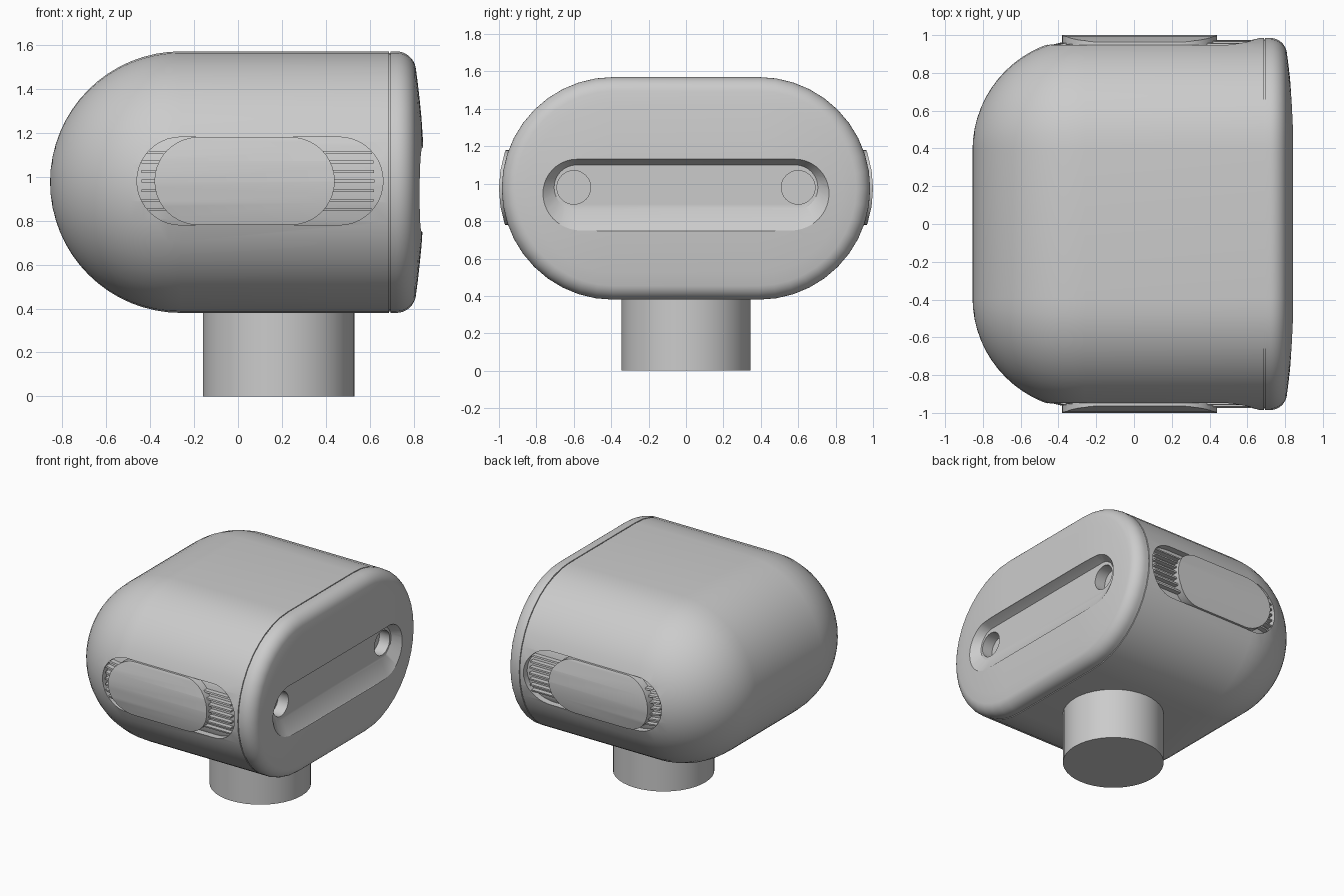
import bpy, bmesh, math
from mathutils import Vector

if "Cube" in bpy.data.objects:
    bpy.data.objects.remove(bpy.data.objects["Cube"])

CZ = 0.975      # height of the body axis
HALF = 0.39     # half of the straight part of the oval section
R = 0.595       # radius of the oval section

grey = bpy.data.materials.new("grey_plastic")
grey.diffuse_color = (0.6, 0.6, 0.6, 1)
grey.use_nodes = True
grey.node_tree.nodes["Principled BSDF"].inputs["Base Color"].default_value = grey.diffuse_color


def make(name, bm):
    bmesh.ops.recalc_face_normals(bm, faces=bm.faces)
    me = bpy.data.meshes.new(name)
    bm.to_mesh(me)
    bm.free()
    me.materials.append(grey)
    ob = bpy.data.objects.new(name, me)
    bpy.context.collection.objects.link(ob)
    return ob


def oval(half, r, n=20):
    """Stadium outline, long along the first axis."""
    pts = []
    for side in (1, -1):
        for i in range(n + 1):
            a = math.pi * i / n - math.pi / 2
            pts.append((side * (half + r * math.cos(a)), side * r * math.sin(a)))
    return pts


def loft(name, rings):
    bm = bmesh.new()
    loops = [[bm.verts.new(p) for p in ring] for ring in rings]
    for a, b in zip(loops, loops[1:]):
        for i in range(len(a)):
            j = (i + 1) % len(a)
            bm.faces.new((a[i], a[j], b[j], b[i]))
    bm.faces.new(loops[0])
    bm.faces.new(loops[-1])
    return make(name, bm)


def along_x(name, profile, half=HALF):
    """Loft ovals along x from (x, radius, centre height)."""
    return loft(name, [[(x, y, z + cz) for y, z in oval(half, r)] for x, r, cz in profile])


def dome(r, n=16):
    """Quarter-round back end, from the tip to full radius."""
    return [(-0.26 - r * math.cos(a), max(r * math.sin(a), 0.004), CZ)
            for a in (math.pi / 2 * i / n for i in range(n + 1))]


def oval_block(name, x0, x1, z, r, y0, y1):
    cx, half = (x0 + x1) / 2, (x1 - x0) / 2 - r
    return loft(name, [[(cx + a, y, z + b) for a, b in oval(half, r)] for y in (y0, y1)])


def cylinder(name, centre, r, depth, axis):
    bm = bmesh.new()
    bmesh.ops.create_cone(bm, cap_ends=True, segments=40, radius1=r, radius2=r, depth=depth)
    rot = Vector((0, 0, 1)).rotation_difference(Vector(axis))
    for v in bm.verts:
        v.co = rot @ v.co + Vector(centre)
    return make(name, bm)


def box(name, lo, hi):
    return loft(name, [[(x, y, lo[2]), (x, y, hi[2]), (x, y2, hi[2]), (x, y2, lo[2])]
                       for x, y, y2 in ((lo[0], lo[1], hi[1]), (hi[0], lo[1], hi[1]))])


def cut(ob, tool, op='DIFFERENCE', keep=False):
    m = ob.modifiers.new("cut", 'BOOLEAN')
    m.operation, m.object, m.solver = op, tool, 'EXACT'
    dg = bpy.context.evaluated_depsgraph_get()
    me = bpy.data.meshes.new_from_object(ob.evaluated_get(dg))
    ob.modifiers.clear()
    ob.data = me
    if not keep:
        bpy.data.objects.remove(tool)


# Body with rounded back, seam groove and softly domed front cap
cap = [(0.687, R), (0.688, 0.588), (0.693, 0.588), (0.694, R), (0.72, R)]
cap += [(0.72 + 0.09 * math.sin(a), 0.505 + 0.09 * math.cos(a))
        for a in (math.radians(d) for d in range(10, 81, 10))]
cap += [(0.818, 0.45), (0.826, 0.38), (0.835, 0.29), (0.841, 0.2), (0.845, 0.1), (0.845, 0.004)]
body = along_x("body", dome(R) + [(x, r, CZ) for x, r in cap])

# Long slot with sloping walls and two round holes in the cap
cut(body, along_x("slot_cutter", [(0.90, 0.215, 0.932), (0.835, 0.19, 0.94), (0.775, 0.12, 0.98)], 0.585))
for y in (-0.6, 0.6):
    cut(body, cylinder("hole_cutter", (0.76, y, 0.98), 0.09, 0.14, (1, 0, 0)))

# Side vents: recess, fins and a raised cover on both sides
inner = along_x("recess_floor", dome(0.55) + [(0.75, 0.55, CZ)])
fin_limit = along_x("fin_limit", dome(0.585) + [(0.75, 0.585, CZ)])
cover_limit = along_x("cover_limit", [(-0.7, 0.61, CZ), (0.75, 0.61, CZ)])
for side, label in ((-1, "front"), (1, "back")):
    recess = oval_block("recess", -0.46, 0.66, 0.98, 0.2, side * 0.8, side * 1.1)
    cut(recess, inner, keep=True)
    cut(body, recess)
    for i in range(7):
        z = 0.85 + 0.0433 * i
        y0, y1 = sorted((side * 0.88, side * 1.1))
        reach = 0.62 - 0.6 * (z - 0.98) ** 2
        fin = box(f"{label}_vent_fin_{i}", (-0.44, y0, z - 0.006), (reach, y1, z + 0.006))
        cut(fin, fin_limit, 'INTERSECT', keep=True)
    cover = oval_block(f"{label}_vent_cover", -0.38, 0.44, 0.98, 0.2, side * 0.85, side * 1.1)
    cut(cover, cover_limit, 'INTERSECT', keep=True)
for helper in (inner, fin_limit, cover_limit):
    bpy.data.objects.remove(helper)

# Round mounting post
cylinder("post", (0.185, 0, 0.225), 0.345, 0.45, (0, 0, 1))

# Smooth shading with sharp edges kept
for ob in bpy.context.scene.objects:
    ob.data.polygons.foreach_set("use_smooth", [True] * len(ob.data.polygons))
    ob.data.set_sharp_from_angle(angle=math.radians(30))
